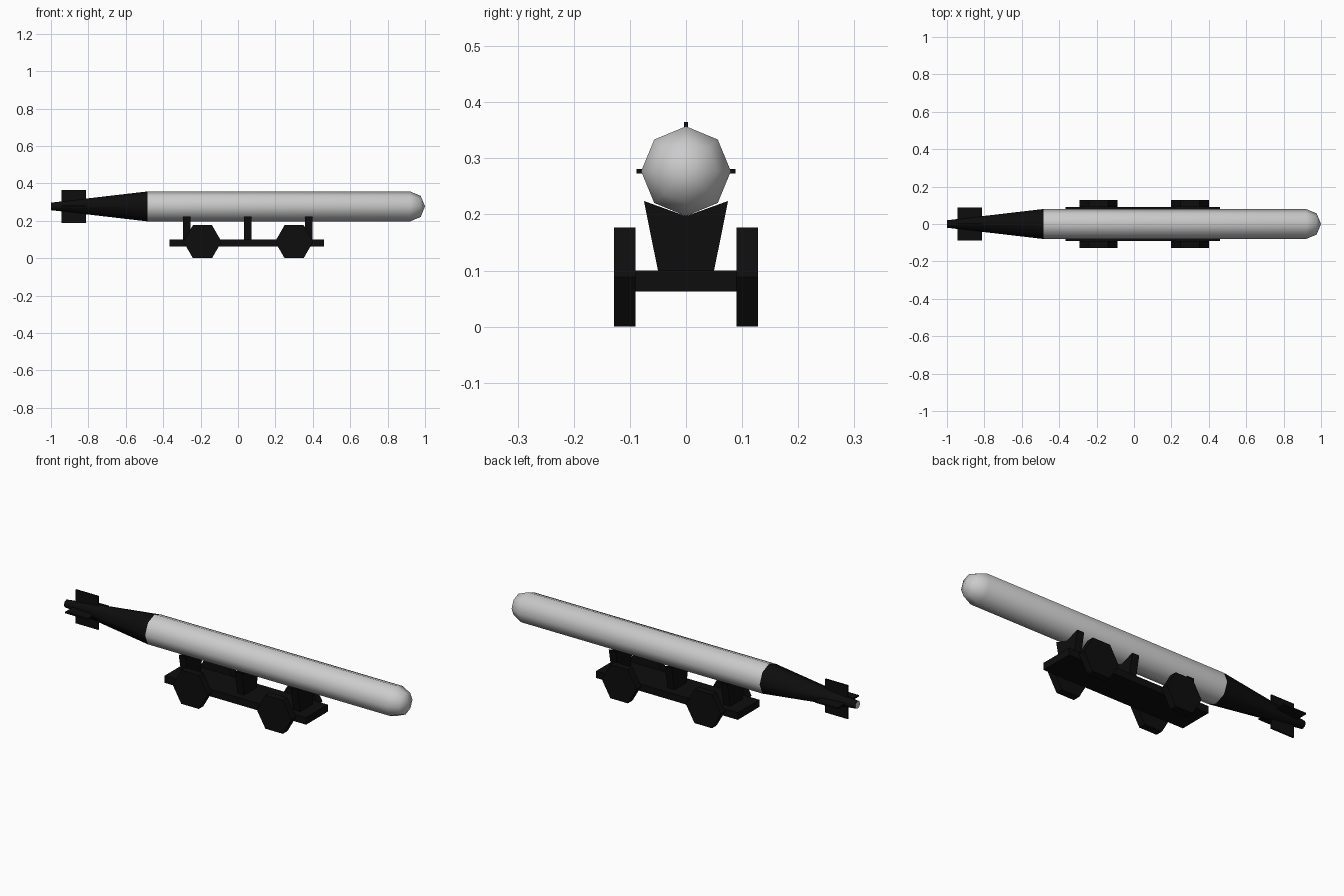
import bpy
import bmesh
from math import cos, sin, pi, radians

cube = bpy.data.objects.get("Cube")
if cube:
    bpy.data.objects.remove(cube, do_unlink=True)


def material(name, value):
    m = bpy.data.materials.new(name)
    m.use_nodes = True
    color = (value, value, value, 1)
    m.diffuse_color = color
    m.node_tree.nodes["Principled BSDF"].inputs["Base Color"].default_value = color
    return m


grey = material("light grey", 0.6)
black = material("black", 0.004)

AXIS_Z = 0.277   # height of the body's centre line
RADIUS = 0.08


def finish(name, bm, *mats):
    bmesh.ops.recalc_face_normals(bm, faces=bm.faces)
    mesh = bpy.data.meshes.new(name)
    bm.to_mesh(mesh)
    bm.free()
    for m in mats:
        mesh.materials.append(m)
    ob = bpy.data.objects.new(name, mesh)
    bpy.context.collection.objects.link(ob)
    return ob


def smooth(ob):
    bpy.ops.object.select_all(action='DESELECT')
    ob.select_set(True)
    bpy.context.view_layer.objects.active = ob
    bpy.ops.object.shade_smooth_by_angle(angle=radians(60))


def lathe(name, profile, *mats, sides=8):
    """Eight-sided turned shape along x from (x, radius) pairs."""
    bm = bmesh.new()
    rings = []
    for x, r in profile:
        count = sides if r > 0 else 1
        rings.append([bm.verts.new((x, r * sin(2 * pi * i / sides),
                                    AXIS_Z + r * cos(2 * pi * i / sides)))
                      for i in range(count)])
    for a, b in zip(rings, rings[1:]):
        for i in range(sides):
            j = (i + 1) % sides
            if len(b) == 1:
                bm.faces.new((a[i], a[j], b[0]))
            else:
                bm.faces.new((a[i], a[j], b[j], b[i]))
    # flat cap at the rear end
    cap = bm.faces.new(rings[0])
    cap.material_index = len(mats) - 1
    ob = finish(name, bm, *mats)
    smooth(ob)
    return ob


def prism(name, outline, axis, start, end, mat):
    """Extrude a 2D outline along x (outline y,z) or along y (outline x,z)."""
    bm = bmesh.new()
    if axis == 'x':
        verts = [bm.verts.new((start, u, v)) for u, v in outline]
        step = (end - start, 0, 0)
    else:
        verts = [bm.verts.new((u, start, v)) for u, v in outline]
        step = (0, end - start, 0)
    face = bm.faces.new(verts)
    new = bmesh.ops.extrude_face_region(bm, geom=[face], use_keep_orig=True)
    moved = [g for g in new["geom"] if isinstance(g, bmesh.types.BMVert)]
    bmesh.ops.translate(bm, verts=moved, vec=step)
    return finish(name, bm, mat)


def box(name, x0, x1, half_y, z0, z1, mat):
    rect = [(-half_y, z0), (half_y, z0), (half_y, z1), (-half_y, z1)]
    return prism(name, rect, 'x', x0, x1, mat)


# Body with rounded nose
nose = [(0.92 + RADIUS * sin(a), RADIUS * cos(a)) for a in (0, pi / 4)]
lathe("body", [(-0.485, RADIUS)] + nose + [(1.0, 0)], grey)

# Tapered tail with a light end cap
lathe("tail_cone", [(-1.0, 0.02), (-0.485, RADIUS)], black, grey)

# Crossed tail fins
box("vertical_fin", -0.945, -0.812, 0.004, AXIS_Z - 0.088, AXIS_Z + 0.088, black)
box("horizontal_fin", -0.945, -0.812, 0.088, AXIS_Z - 0.004, AXIS_Z + 0.004, black)

# Cart bed
box("cart_bed", -0.365, 0.46, 0.09, 0.063, 0.1, black)

# Notched cradles holding the body
cradle = [(-0.05, 0.1), (0.05, 0.1), (0.075, 0.224), (0, 0.197), (-0.075, 0.224)]
for label, x in (("rear", -0.273), ("middle", 0.052), ("front", 0.378)):
    prism(label + "_cradle", cradle, 'x', x - 0.02, x + 0.02, black)

# Six-sided wheels
WHEEL = 0.102
for label, x in (("rear", -0.19), ("front", 0.3)):
    hexagon = [(x + WHEEL * cos(i * pi / 3), 0.0884 + WHEEL * sin(i * pi / 3))
               for i in range(6)]
    for side, s in (("left", 1), ("right", -1)):
        prism(f"{label}_{side}_wheel", hexagon, 'y', s * 0.09, s * 0.128, black)
